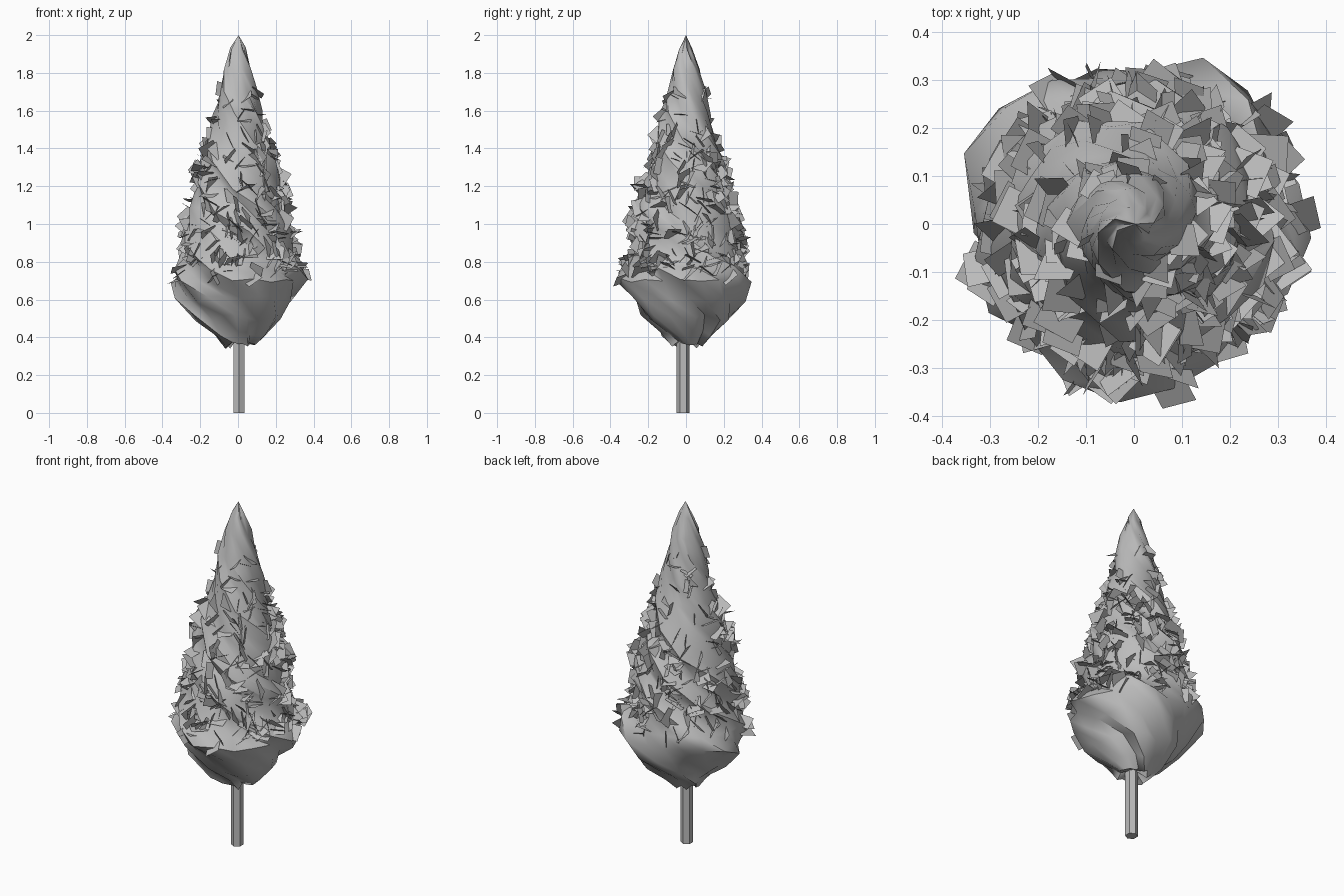
import bpy, bmesh, math, random
from mathutils import Vector

random.seed(11)
if "Cube" in bpy.data.objects:
    bpy.data.objects.remove(bpy.data.objects["Cube"], do_unlink=True)

grey = bpy.data.materials.new("plain_grey")
grey.use_nodes = True
colour = (0.5, 0.5, 0.5, 1)
grey.diffuse_color = colour
grey.node_tree.nodes["Principled BSDF"].inputs["Base Color"].default_value = colour


def finish(bm, name, smooth_angle=None):
    mesh = bpy.data.meshes.new(name)
    bm.to_mesh(mesh)
    bm.free()
    mesh.materials.append(grey)
    obj = bpy.data.objects.new(name, mesh)
    bpy.context.collection.objects.link(obj)
    if smooth_angle:
        bpy.ops.object.select_all(action='DESELECT')
        obj.select_set(True)
        bpy.context.view_layer.objects.active = obj
        bpy.ops.object.shade_smooth_by_angle(angle=math.radians(smooth_angle))
    return obj


# Height and radius of the foliage outline
PROFILE = [(0.36, 0.08), (0.42, 0.13), (0.5, 0.225), (0.6, 0.295), (0.69, 0.345),
           (0.76, 0.325), (0.83, 0.285), (0.95, 0.275), (1.08, 0.255), (1.2, 0.225),
           (1.32, 0.195), (1.45, 0.155), (1.58, 0.125), (1.7, 0.1), (1.82, 0.07),
           (1.92, 0.038)]
SIDES = 20
TWIST = -5.0


def outline(z):
    for (z0, r0), (z1, r1) in zip(PROFILE, PROFILE[1:]):
        if z <= z1:
            return r0 + (r1 - r0) * (z - z0) / (z1 - z0)
    return PROFILE[-1][1]


def surface(a, z):
    """Point on the twisted, ridged crown; a is the angle before twisting."""
    ridges = 0.04 * math.sin(3 * a + 1) + 0.05 * math.sin(5 * a) + 0.055 * math.sin(7 * a + 2)
    # Folds are deepest around the underside
    depth = 1.0 + max(0, 0.6 - z) * 5
    r = outline(z) * (1 + ridges * depth)
    t = a + TWIST * (z - 0.36)
    return Vector((r * math.cos(t), r * math.sin(t), z))


# Twisted crown with a pointed top and a ragged lower edge
bm = bmesh.new()
rings = []
for i, (z, _) in enumerate(PROFILE):
    ring = []
    for s in range(SIDES):
        p = surface(2 * math.pi * s / SIDES, z)
        k = random.uniform(0.96, 1.04)
        p.x *= k
        p.y *= k
        p.z += random.uniform(-0.02, 0.02)
        ring.append(bm.verts.new(p))
    rings.append(ring)
tip = bm.verts.new((0.003, 0, 2))
base = bm.verts.new((0, 0, 0.4))
for s in range(SIDES):
    n = (s + 1) % SIDES
    for low, high in zip(rings, rings[1:]):
        bm.faces.new((low[s], low[n], high[n], high[s]))
    bm.faces.new((rings[-1][s], rings[-1][n], tip))
    bm.faces.new((rings[0][n], rings[0][s], base))
finish(bm, "crown", 50)

# Loose leaf cards, half sunk into the crown
bm = bmesh.new()
for _ in range(400):
    z = random.triangular(0.69, 1.78, 0.82)
    p = surface(random.uniform(0, 2 * math.pi), z)
    out = Vector((p.x, p.y, 0)).normalized()
    p -= out * random.uniform(0, 0.025)
    jitter = Vector([random.uniform(-0.6, 0.6) for _ in range(3)])
    u = (out + jitter).normalized()
    v = u.cross(Vector([random.gauss(0, 1) for _ in range(3)])).normalized()
    half = random.uniform(0.052, 0.066) * (1 if z < 1.4 else 0.85)
    spin = random.uniform(0, math.pi / 2)
    corners = []
    for k in range(4):
        b = spin + k * math.pi / 2
        corners.append(bm.verts.new(p + half * (u * math.cos(b) + v * math.sin(b))))
    bm.faces.new(corners)
finish(bm, "leaves")

# Slender trunk
bm = bmesh.new()
bmesh.ops.create_cone(bm, cap_ends=True, segments=6, radius1=0.034, radius2=0.034, depth=0.5)
bmesh.ops.translate(bm, verts=bm.verts, vec=(0.005, -0.015, 0.25))
finish(bm, "trunk")
